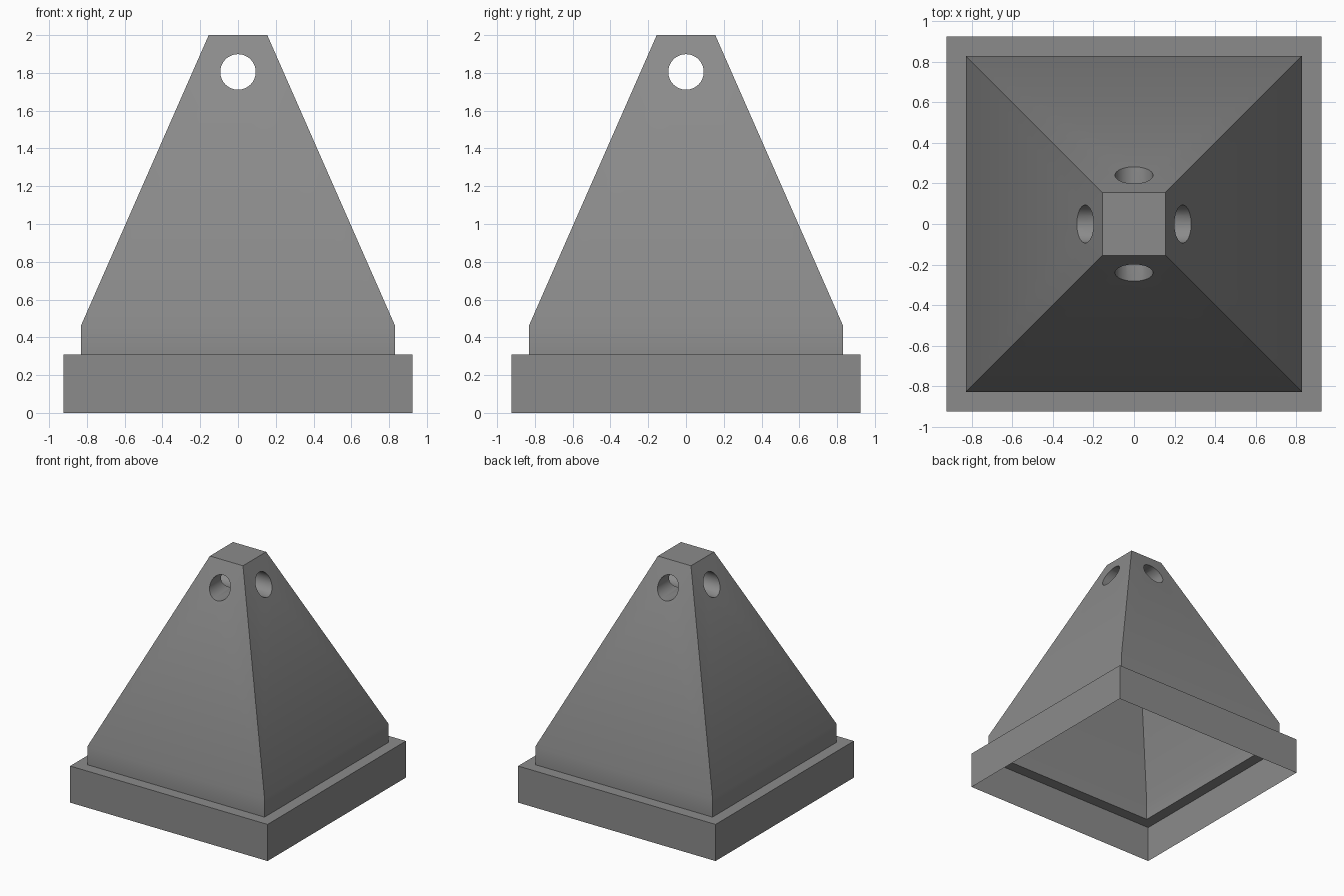
import bpy, bmesh, math

cube = bpy.data.objects.get("Cube")
if cube:
    bpy.data.objects.remove(cube, do_unlink=True)

grey = bpy.data.materials.new("mid_grey")
grey.use_nodes = True
colour = (0.26, 0.26, 0.26, 1)
grey.diffuse_color = colour
grey.node_tree.nodes["Principled BSDF"].inputs["Base Color"].default_value = colour

# Stepped pyramid body: (half width, height) of each square ring
PROFILE = [(0.925, 0), (0.925, 0.31), (0.83, 0.31), (0.83, 0.465), (0.155, 2)]
bm = bmesh.new()
rings = [[bm.verts.new((sx * w, sy * w, z))
          for sx, sy in ((-1, -1), (1, -1), (1, 1), (-1, 1))]
         for w, z in PROFILE]
for low, high in zip(rings, rings[1:]):
    for i in range(4):
        j = (i + 1) % 4
        bm.faces.new((low[i], low[j], high[j], high[i]))
bm.faces.new(rings[-1])
bm.faces.new(rings[0][::-1])
bmesh.ops.recalc_face_normals(bm, faces=bm.faces)
mesh = bpy.data.meshes.new("pyramid_weight")
bm.to_mesh(mesh)
bm.free()
body = bpy.data.objects.new("pyramid_weight", mesh)
bpy.context.collection.objects.link(body)
mesh.materials.append(grey)

# Crossing round holes near the tip
cutters = []
for name, rot in (("hole_front_back", (math.pi / 2, 0, 0)),
                  ("hole_left_right", (0, math.pi / 2, 0))):
    bpy.ops.mesh.primitive_cylinder_add(vertices=48, radius=0.094, depth=1.2,
                                        location=(0, 0, 1.805), rotation=rot)
    cutter = bpy.context.object
    cutter.name = name
    cutter.hide_render = True
    cutter.data.materials.append(grey)
    cutters.append(cutter)

bpy.ops.object.select_all(action="DESELECT")
body.select_set(True)
bpy.context.view_layer.objects.active = body
for cutter in cutters:
    cut = body.modifiers.new(cutter.name, "BOOLEAN")
    cut.operation = "DIFFERENCE"
    cut.solver = "EXACT"
    cut.object = cutter
    bpy.ops.object.modifier_apply(modifier=cut.name)
for cutter in cutters:
    bpy.data.objects.remove(cutter, do_unlink=True)

# Open underside
bm = bmesh.new()
bm.from_mesh(body.data)
floor = [f for f in bm.faces if f.calc_center_median().z < 0.001]
bmesh.ops.delete(bm, geom=floor, context="FACES")
bm.to_mesh(body.data)
bm.free()

bpy.ops.object.shade_smooth_by_angle(angle=math.radians(30))
